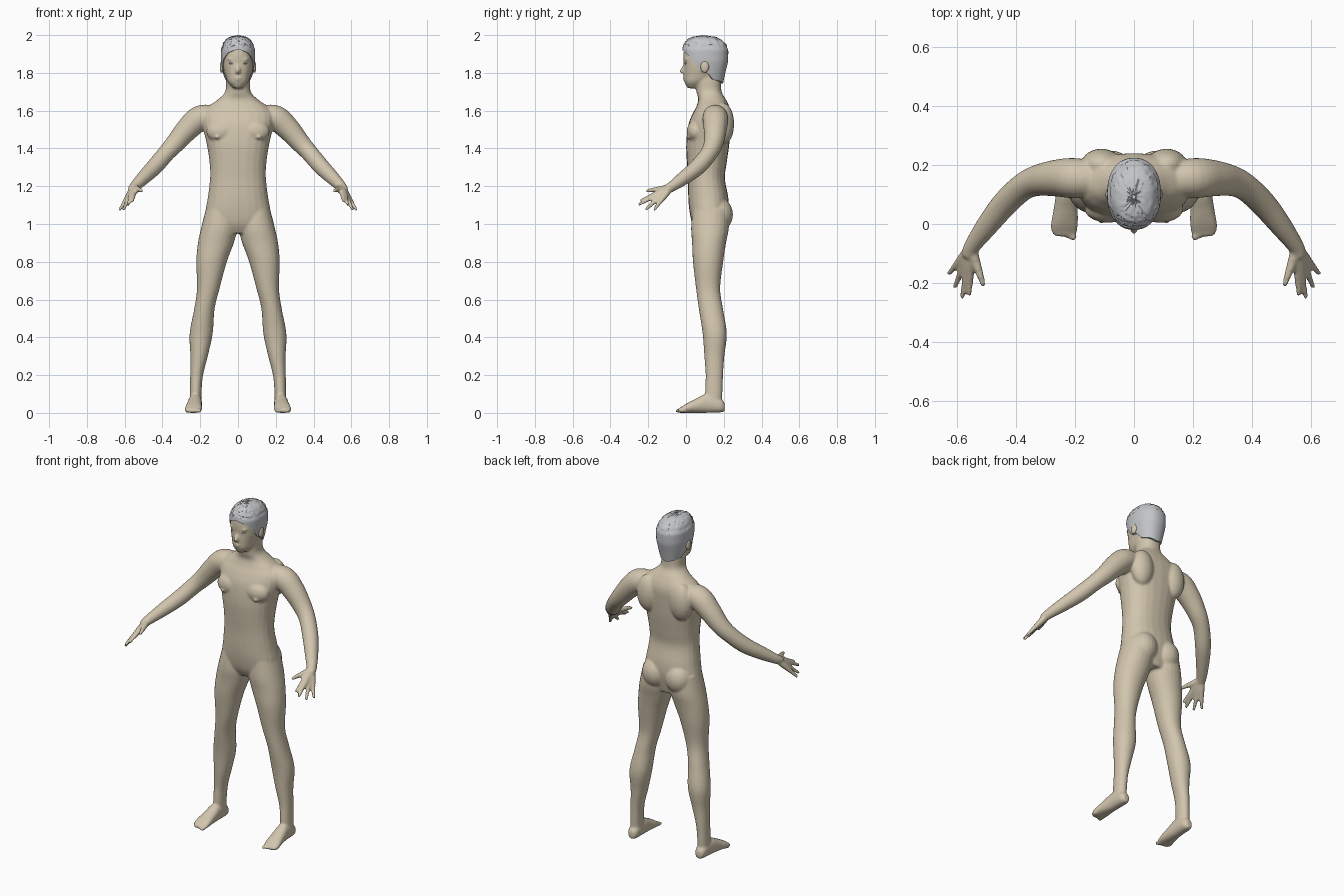
import bpy, bmesh, math, random
from mathutils import Vector, Matrix

random.seed(4)
cube = bpy.data.objects.get("Cube")
if cube:
    bpy.data.objects.remove(cube, do_unlink=True)

X, Y, Z = Vector((1, 0, 0)), Vector((0, 1, 0)), Vector((0, 0, 1))


def material(name, rgb):
    mat = bpy.data.materials.new(name)
    mat.use_nodes = True
    mat.diffuse_color = (*rgb, 1)
    bsdf = mat.node_tree.nodes["Principled BSDF"]
    bsdf.inputs["Base Color"].default_value = (*rgb, 1)
    bsdf.inputs["Roughness"].default_value = 0.7
    return mat


def finish(name, bm, mat):
    """Turn a bmesh into an active, selected object."""
    bmesh.ops.recalc_face_normals(bm, faces=bm.faces)
    mesh = bpy.data.meshes.new(name)
    bm.to_mesh(mesh)
    bm.free()
    mesh.materials.append(mat)
    obj = bpy.data.objects.new(name, mesh)
    bpy.context.collection.objects.link(obj)
    bpy.ops.object.select_all(action='DESELECT')
    obj.select_set(True)
    bpy.context.view_layer.objects.active = obj
    return obj


def spline(rows, steps=5):
    """Resample rows of numbers along a smooth curve."""
    rows = [Vector(r) for r in rows]
    out = []
    for i in range(len(rows) - 1):
        a, b, c = rows[max(i - 1, 0)], rows[i], rows[i + 1]
        d = rows[min(i + 2, len(rows) - 1)]
        for k in range(steps):
            t = k / steps
            out.append((b * 2 + (c - a) * t + (a * 2 - b * 5 + c * 4 - d) * t * t
                        + (b * 3 - a - c * 3 + d) * t ** 3) * 0.5)
    return out + [rows[-1]]


def power(value, e):
    return math.copysign(abs(value) ** e, value)


def skin_rings(bm, rings, cap=True):
    for a, b in zip(rings, rings[1:]):
        for i in range(len(a)):
            j = (i + 1) % len(a)
            bm.faces.new((a[i], a[j], b[j], b[i]))
    if cap:
        bm.faces.new(rings[0])
        bm.faces.new(rings[-1])


def loft(bm, rows, u=None, v=None, side=1, e=1.0, sides=24):
    """Closed tube; rows are x, y, z, radius, second radius."""
    rows = spline(rows)
    spots = [Vector((r[0] * side, r[1], r[2])) for r in rows]
    rings = []
    for i, (p, r) in enumerate(zip(spots, rows)):
        ru, rv, du, dv = r[3], r[-1], u, v
        if u is None:
            along = (spots[min(i + 1, len(spots) - 1)] - spots[max(i - 1, 0)]).normalized()
            du = along.cross(Z).normalized()
            dv = along.cross(du)
        ring = []
        for k in range(sides):
            a = math.tau * k / sides
            ring.append(bm.verts.new(p + du * ru * power(math.cos(a), e)
                                     + dv * rv * power(math.sin(a), e)))
        rings.append(ring)
    skin_rings(bm, rings)


def blob(bm, centre, radii, side=1):
    place = Matrix.Translation((centre[0] * side, centre[1], centre[2]))
    bmesh.ops.create_uvsphere(bm, u_segments=20, v_segments=12, radius=1,
                              matrix=place @ Matrix.Diagonal((*radii, 1)))


def lookup(table, key):
    """Linear interpolation in a table sorted by its first column."""
    for a, b in zip(table, table[1:]):
        if key <= b[0]:
            t = max(0, (key - a[0]) / (b[0] - a[0]))
            return [p + (q - p) * t for p, q in zip(a[1:], b[1:])]
    return list(table[-1][1:])


skin = material("skin", (0.64, 0.56, 0.42))
hair_grey = material("hair_grey", (0.55, 0.56, 0.58))
eye_pale = material("eye_pale", (0.6, 0.57, 0.5))

bm = bmesh.new()

# Torso and neck: height, depth centre, half width, half depth
torso = [(.95, .13, .09, .07), (1.0, .123, .17, .09), (1.07, .122, .172, .104),
         (1.14, .118, .16, .106), (1.24, .108, .148, .098), (1.32, .11, .15, .105),
         (1.42, .115, .165, .114), (1.52, .124, .188, .113), (1.58, .136, .19, .103),
         (1.62, .142, .16, .088), (1.66, .138, .105, .073), (1.70, .122, .068, .067),
         (1.76, .117, .064, .068), (1.82, .115, .06, .065)]
loft(bm, [(0, y, z, w, d) for z, y, w, d in torso], X, Y, e=.88)

# Head
head = [(1.718, .042, .022, .03), (1.75, .056, .053, .064), (1.79, .084, .069, .096),
        (1.84, .094, .081, .106), (1.89, .096, .083, .11), (1.94, .097, .077, .103),
        (1.972, .097, .055, .078), (1.985, .097, .02, .03)]
loft(bm, [(0, y, z, w, d) for z, y, w, d in head], X, Y, e=.9)

# Nose, lips, chin
loft(bm, [(0, .002, 1.865, .007), (0, -.01, 1.835, .009),
          (0, -.022, 1.81, .012), (0, -.018, 1.798, .01)], X, Y)
blob(bm, (0, -.004, 1.774), (.022, .014, .007))
blob(bm, (0, -.001, 1.763), (.019, .014, .007))
blob(bm, (0, .02, 1.738), (.026, .022, .02))

leg = [(.09, .13, 1.08, .08, .095), (.10, .127, .98, .095, .1), (.117, .122, .9, .095, .09),
       (.14, .117, .8, .081, .08), (.157, .117, .66, .06, .064), (.178, .132, .55, .054, .064),
       (.195, .152, .42, .061, .064), (.206, .15, .3, .046, .053), (.219, .15, .2, .034, .046),
       (.224, .147, .11, .031, .046), (.225, .147, .04, .031, .042)]
foot = [(.225, .205, .03, .018, .022), (.225, .18, .04, .032, .038), (.227, .11, .05, .036, .05),
        (.231, .05, .037, .041, .037), (.235, 0, .024, .046, .024),
        (.236, -.03, .014, .042, .014), (.234, -.042, .012, .03, .01)]
arm = [(.12, .15, 1.57, .058), (.20, .155, 1.56, .068), (.265, .155, 1.505, .062),
       (.33, .146, 1.43, .052), (.38, .122, 1.375, .046), (.44, .065, 1.305, .044),
       (.50, -.01, 1.245, .037), (.55, -.08, 1.195, .027), (.56, -.11, 1.18, .023)]
wrist = Vector((.55, -.08, 1.195))
fingertips = [(.557, -.243, 1.122), (.582, -.252, 1.102), (.607, -.215, 1.075), (.628, -.17, 1.073)]

for s in (1, -1):
    # Limbs
    loft(bm, leg, X, Y, s, e=.95)
    loft(bm, foot, X, Z, s, e=.9)
    loft(bm, arm, side=s)
    for i in range(5):
        blob(bm, (.205 + .016 * i, -.04 + .007 * i, .011), (.011, .019, .011), s)
    # Fingers fan out from the wrist, their roots merging into the palm
    for tip in fingertips:
        reach = Vector(tip) - wrist
        loft(bm, [(*(wrist + reach * t), r) for t, r in
                  ((0, .018), (.3, .018), (.5, .015), (.75, .011), (1, .008))], side=s, sides=12)
    loft(bm, [(*wrist, .02), (.533, -.135, 1.185, .016), (.518, -.18, 1.18, .012),
              (.508, -.212, 1.174, .008)], side=s, sides=12)
    # Chest, shoulder blades, buttocks, ears, brows
    blob(bm, (.088, .052, 1.49), (.08, .048, .06), s)
    blob(bm, (.11, .012, 1.46), (.012, .012, .01), s)
    blob(bm, (.11, .2, 1.53), (.07, .055, .11), s)
    blob(bm, (.078, .172, 1.05), (.08, .077, .09), s)
    blob(bm, (.087, .1, 1.83), (.01, .022, .033), s)
    blob(bm, (.033, .005, 1.872), (.024, .016, .007), s)

# Fuse everything into one smooth body
body = finish("body", bm, skin)
remesh = body.modifiers.new("fuse", 'REMESH')
remesh.mode = 'VOXEL'
remesh.voxel_size = .0065
remesh.use_smooth_shade = True
soften = body.modifiers.new("soften", 'SMOOTH')
soften.factor = .5
soften.iterations = 5
for name in ("fuse", "soften"):
    bpy.ops.object.modifier_apply(modifier=name)
bpy.ops.object.shade_smooth()

# Eyes
for s, name in ((1, "left_eye"), (-1, "right_eye")):
    bm = bmesh.new()
    blob(bm, (.034, .007, 1.85), (.014, .015, .006), s)
    finish(name, bm, eye_pale)
    bpy.ops.object.shade_smooth()

# Hair: cap with a hairline that drops from forehead to nape, curly on top
crown = [(1.74, .11, .064, .085), (1.80, .103, .08, .105), (1.86, .103, .09, .12),
         (1.92, .102, .091, .122), (1.955, .1, .083, .114), (1.98, .097, .066, .092),
         (1.993, .094, .043, .062), (2.0, .092, .005, .007)]
hairline = [(0, 1.925), (.6, 1.905), (1.05, 1.865), (1.3, 1.81),
            (1.65, 1.80), (1.9, 1.765), (math.pi, 1.745)]
bm = bmesh.new()
rings = []
columns, levels = 64, 24
for level in range(-1, levels + 1):
    t = max(level, 0) / levels
    ring = []
    for k in range(columns):
        a = math.tau * k / columns
        low = lookup(hairline, min(a, math.tau - a))[0]
        z = low + (2.0 - low) * (1 - (1 - t) ** 2)
        y, w, d = lookup(crown, z)
        size = .84 if level < 0 else 1
        if z > 1.935 and t > .2:
            size -= random.uniform(0, .06)
            z -= random.uniform(0, .005)
        ring.append(bm.verts.new((w * size * power(math.sin(a), .9),
                                  y - d * size * power(math.cos(a), .9), z)))
    rings.append(ring)
skin_rings(bm, rings, cap=False)
bm.faces.new(rings[-1])
finish("hair", bm, hair_grey)
bpy.ops.object.shade_smooth_by_angle(angle=math.radians(40))
